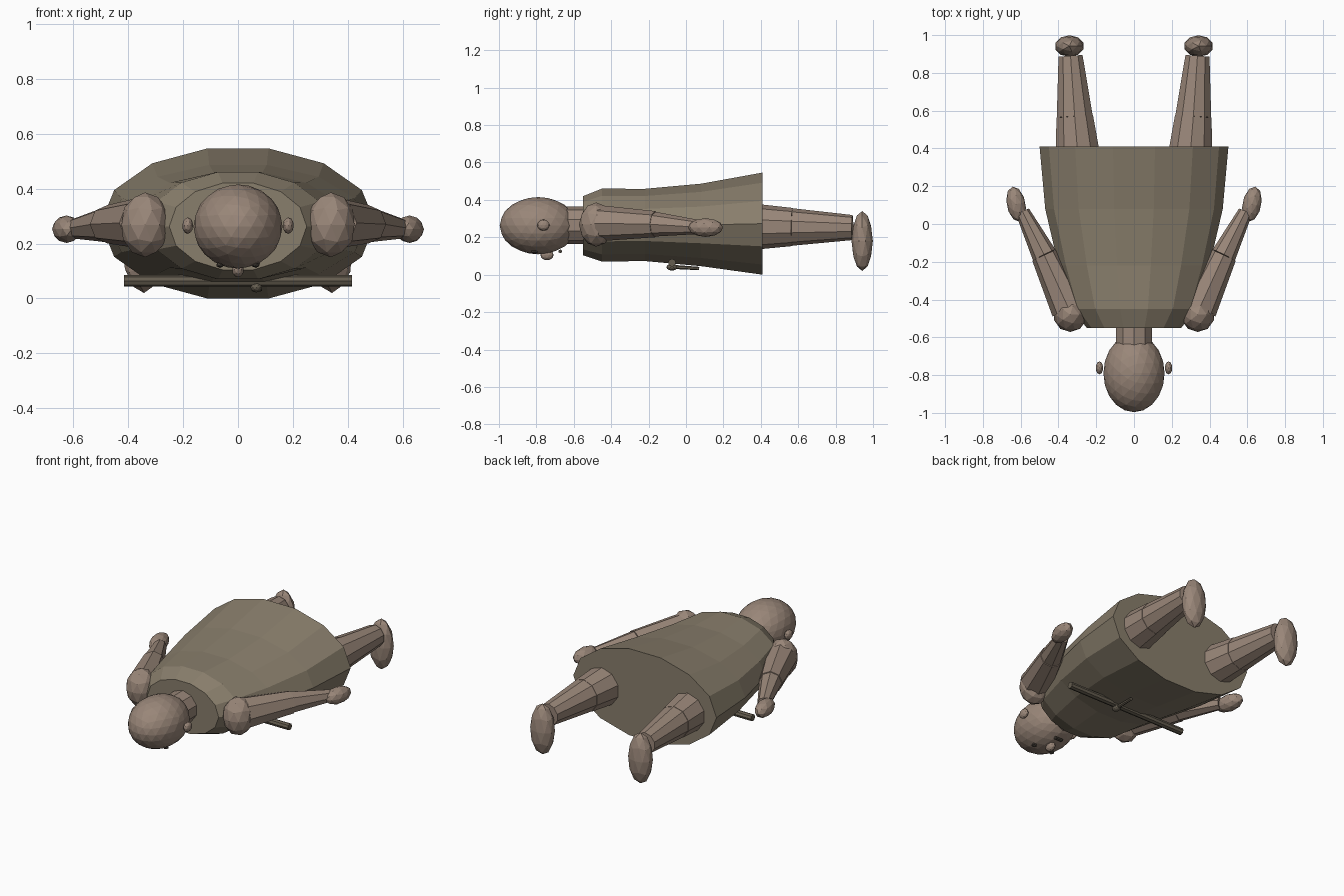
import bpy, bmesh, math
from mathutils import Vector

if "Cube" in bpy.data.objects:
    bpy.data.objects.remove(bpy.data.objects["Cube"])


def material(name, rgb):
    m = bpy.data.materials.new(name)
    m.diffuse_color = (*rgb, 1)
    m.use_nodes = True
    m.node_tree.nodes["Principled BSDF"].inputs["Base Color"].default_value = m.diffuse_color
    return m


SKIN = material("skin", (0.32, 0.24, 0.19))
CLOTH = material("cloth", (0.25, 0.21, 0.15))
ROPE = material("rope", (0.13, 0.11, 0.08))
DARK = material("dark", (0.06, 0.05, 0.04))


def ball(name, loc, radii, mat=SKIN, sub=2, turn=0):
    bpy.ops.mesh.primitive_ico_sphere_add(subdivisions=sub, radius=1, location=loc,
                                          rotation=(0, 0, turn))
    o = bpy.context.object
    o.name, o.scale = name, radii
    o.data.materials.append(mat)
    return o


def limb(name, a, b, r1, r2, sides=8, mat=SKIN):
    a, b = Vector(a), Vector(b)
    d = b - a
    bpy.ops.mesh.primitive_cone_add(vertices=sides, radius1=r1, radius2=r2,
                                    depth=d.length, location=(a + b) / 2)
    o = bpy.context.object
    o.name = name
    o.rotation_euler = d.to_track_quat('Z', 'Y').to_euler()
    o.data.materials.append(mat)
    return o


def loft(name, rings, sides, mat):
    """Elliptical rings (y, half width, half height, centre z) joined along y."""
    bm = bmesh.new()
    loops = []
    for y, rx, rz, cz in rings:
        loops.append([bm.verts.new((rx * math.cos(2 * math.pi * i / sides), y,
                                    cz + rz * math.sin(2 * math.pi * i / sides)))
                      for i in range(sides)])
    for p, q in zip(loops, loops[1:]):
        for i in range(sides):
            j = (i + 1) % sides
            bm.faces.new((p[i], p[j], q[j], q[i]))
    bm.faces.new(loops[0])
    bm.faces.new(loops[-1])
    bmesh.ops.recalc_face_normals(bm, faces=bm.faces)
    me = bpy.data.meshes.new(name)
    bm.to_mesh(me)
    bm.free()
    me.materials.append(mat)
    o = bpy.data.objects.new(name, me)
    bpy.context.collection.objects.link(o)
    return o


# Tunic, flared toward the hem, over a hidden torso
loft("tunic", [(-0.55, 0.25, 0.162, 0.262), (-0.45, 0.33, 0.20, 0.265),
               (-0.22, 0.40, 0.198, 0.266), (0.08, 0.47, 0.226, 0.266),
               (0.41, 0.50, 0.28, 0.273)], 14, CLOTH)
loft("torso", [(-0.52, 0.23, 0.15, 0.265), (-0.42, 0.32, 0.185, 0.265),
               (-0.12, 0.41, 0.195, 0.265), (0.15, 0.38, 0.19, 0.265)], 12, SKIN)

# Head and face
limb("neck", (0, -0.64, 0.265), (0, -0.50, 0.265), 0.10, 0.10, 10)
ball("head", (0, -0.79, 0.262), (0.162, 0.206, 0.153), sub=3)
ball("nose", (0, -0.743, 0.105), (0.022, 0.036, 0.028))
limb("mouth", (-0.025, -0.672, 0.125), (0.025, -0.672, 0.125), 0.01, 0.01, 6, DARK)

# Paired parts
for s, side in ((-1, "left"), (1, "right")):
    ball(side + "_eye", (s * 0.065, -0.81, 0.123), (0.016, 0.018, 0.012), DARK, 1)
    ball(side + "_ear", (s * 0.183, -0.762, 0.265), (0.02, 0.034, 0.03))
    ball(side + "_shoulder", (s * 0.338, -0.48, 0.268), (0.09, 0.092, 0.118))
    elbow = (s * 0.475, -0.165, 0.27)
    limb(side + "_upper_arm", (s * 0.345, -0.45, 0.275), elbow, 0.095, 0.07)
    limb(side + "_forearm", elbow, (s * 0.59, 0.065, 0.255), 0.066, 0.038)
    ball(side + "_hand", (s * 0.624, 0.105, 0.252), (0.05, 0.095, 0.05), turn=-s * 0.2)
    knee = (s * 0.314, 0.57, 0.255)
    limb(side + "_thigh", (s * 0.28, 0.15, 0.258), knee, 0.145, 0.102, 10)
    limb(side + "_shin", knee, (s * 0.336, 0.89, 0.252), 0.10, 0.067, 10)
    ball(side + "_foot", (s * 0.342, 0.942, 0.18), (0.078, 0.057, 0.16))

# Straight cord across the front with a knot and a loose end
limb("cord", (-0.415, -0.075, 0.064), (0.415, -0.075, 0.064), 0.021, 0.021, 8, ROPE)
ball("cord_knot", (0.067, -0.075, 0.04), (0.022, 0.03, 0.018), ROPE)
limb("cord_end", (0.067, -0.075, 0.042), (0.08, 0.07, 0.033), 0.011, 0.009, 6, ROPE)
